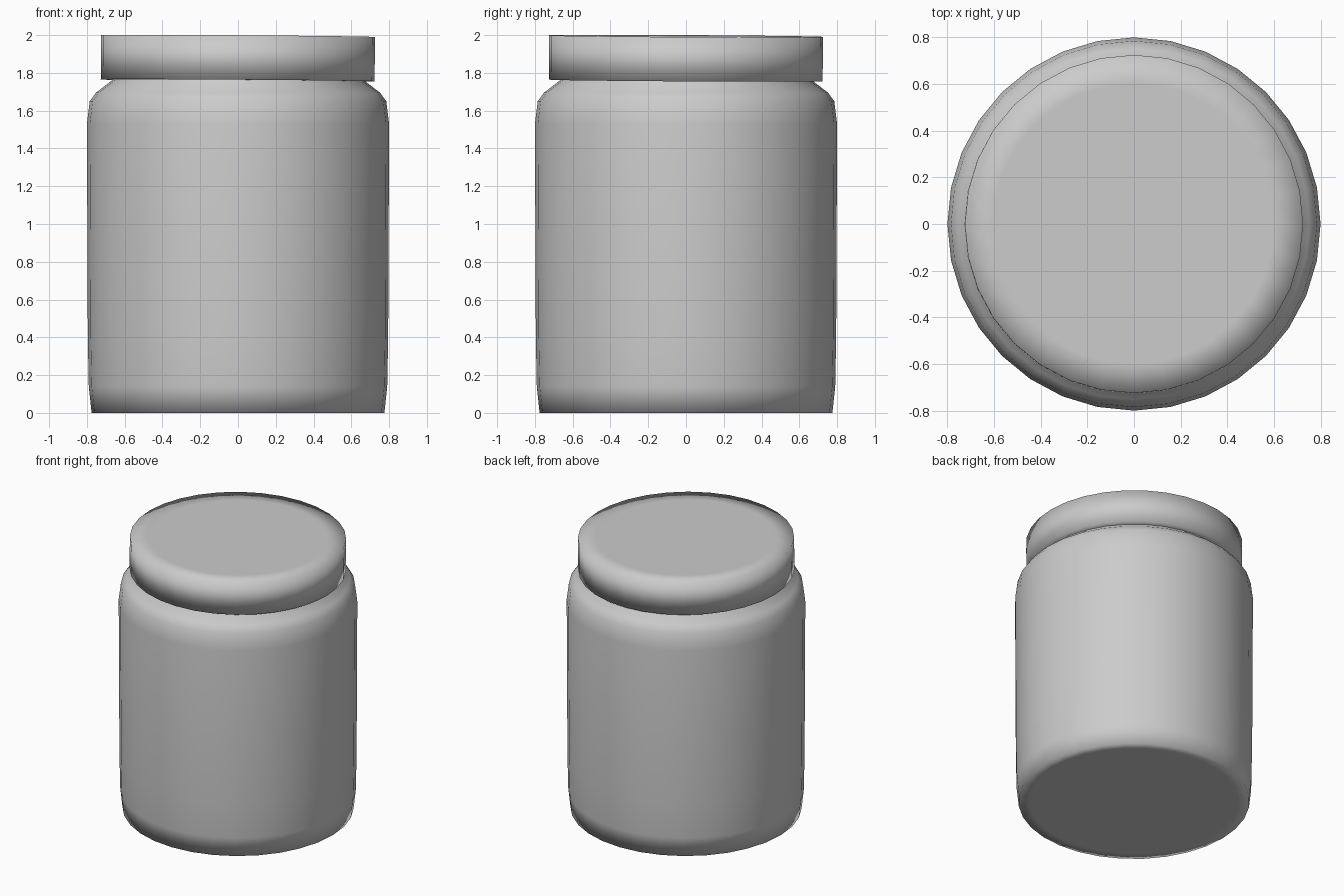
import bpy, bmesh
from math import cos, sin, pi

if "Cube" in bpy.data.objects:
    bpy.data.objects.remove(bpy.data.objects["Cube"])

SIDES = 32


def lathe(name, profile):
    """Revolve an (r, z) profile about z and cap both ends."""
    bm = bmesh.new()
    rings = [[bm.verts.new((r * cos(2 * pi * i / SIDES), r * sin(2 * pi * i / SIDES), z))
              for i in range(SIDES)] for r, z in profile]
    for a, b in zip(rings, rings[1:]):
        for i in range(SIDES):
            j = (i + 1) % SIDES
            bm.faces.new((a[i], a[j], b[j], b[i]))
    bm.faces.new(rings[0][::-1])
    bm.faces.new(rings[-1])
    bmesh.ops.recalc_face_normals(bm, faces=bm.faces[:])
    for f in bm.faces:
        f.smooth = True
    mesh = bpy.data.meshes.new(name)
    bm.to_mesh(mesh)
    bm.free()
    ob = bpy.data.objects.new(name, mesh)
    bpy.context.collection.objects.link(ob)
    return ob


# Jar body: softly tapered base, straight wall, rounded shoulder, neck under the lid
lathe("jar_body", [(0.70, 0), (0.775, 0), (0.79, 0.14), (0.795, 0.4), (0.80, 1.53),
                   (0.785, 1.65), (0.752, 1.695), (0.665, 1.762), (0.655, 1.85)])

# Lid, sitting very slightly crooked
lid = lathe("lid", [(0.64, -0.235), (0.725, -0.235), (0.725, 0), (0.60, 0)])
lid.location.z = 1.995
lid.rotation_euler = (-0.006, 0.007, 0)
